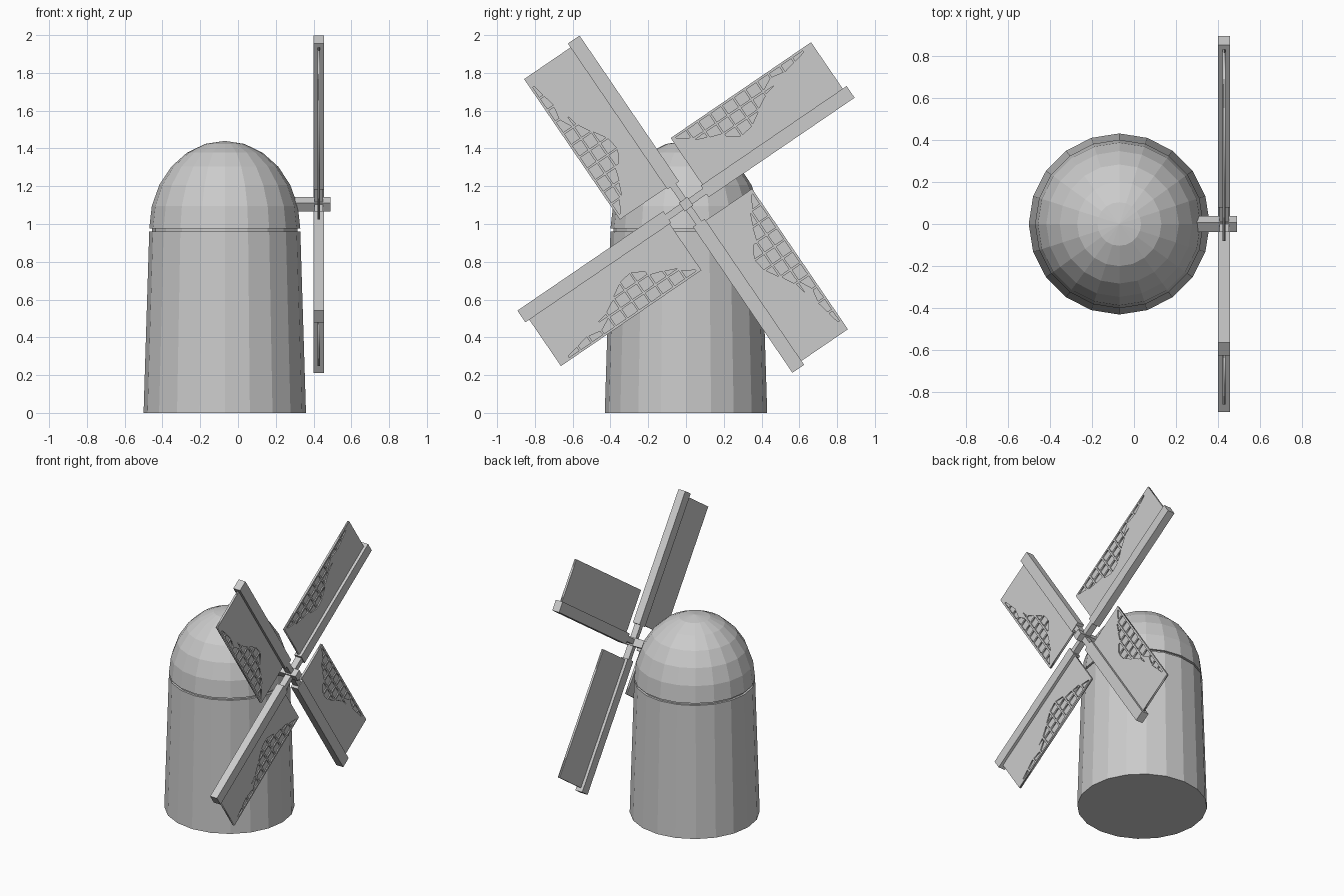
import bpy, bmesh, math
from mathutils import Matrix

if "Cube" in bpy.data.objects:
    bpy.data.objects.remove(bpy.data.objects["Cube"])

CX, SIDES, HUB_Z, TILT = -0.07, 20, 1.105, math.radians(34.3)


def add_mesh(name, bm):
    bmesh.ops.recalc_face_normals(bm, faces=bm.faces)
    me = bpy.data.meshes.new(name)
    bm.to_mesh(me)
    bm.free()
    ob = bpy.data.objects.new(name, me)
    bpy.context.collection.objects.link(ob)
    return ob


def lathe(name, profile):
    """Closed turned solid from (radius, z) pairs."""
    bm = bmesh.new()
    rings = []
    for r, z in profile:
        rings.append([bm.verts.new((CX + r * math.cos(2 * math.pi * i / SIDES),
                                    r * math.sin(2 * math.pi * i / SIDES), z))
                      for i in range(SIDES)])
    for a, b in zip(rings, rings[1:]):
        for i in range(SIDES):
            j = (i + 1) % SIDES
            bm.faces.new((a[i], a[j], b[j], b[i]))
    bm.faces.new(rings[0])
    bm.faces.new(rings[-1])
    bmesh.ops.remove_doubles(bm, verts=bm.verts, dist=1e-5)
    return add_mesh(name, bm)


def arm_matrix(k):
    """Local x runs along the arm, y across it, z becomes world x."""
    t = TILT + k * math.pi / 2
    c, s = math.cos(t), math.sin(t)
    return Matrix(((0, 0, 1, 0), (c, -s, 0, 0), (s, c, 0, HUB_Z), (0, 0, 0, 1)))


def box(name, lo, hi, mat):
    bm = bmesh.new()
    bmesh.ops.create_cube(bm, size=1)
    for v in bm.verts:
        v.co = [(l + h) / 2 + c * (h - l) for l, h, c in zip(lo, hi, v.co)]
    bm.transform(mat)
    return add_mesh(name, bm)


# Tower, recessed neck and domed cap
lathe("tower", [(0.43, 0), (0.40, 0.96)])
lathe("neck", [(0.385, 0.95), (0.385, 0.985)])
dome = [(0.40 * math.cos(math.radians(a)), 0.975 + 0.465 * math.sin(math.radians(a)))
        for a in range(0, 90, 15)]
lathe("domed_cap", dome + [(1e-7, 1.44)])

# Square axle and thin crossed core
box("axle", (-0.0275, -0.0275, 0.25), (0.0275, 0.0275, 0.49), arm_matrix(0))
for k in range(2):
    box("hub_bar", (-0.14, -0.018, 0.405), (0.14, 0.018, 0.45), arm_matrix(k))

# Lower limit of the torn, lattice-showing area along each sail
TEAR = [(0.15, 0.32), (0.46, 0.125), (0.51, 0.14), (0.69, 0.25), (0.73, 0.30),
        (0.77, 0.30), (0.83, 0.285), (1.0, 0.32)]


def tear(a):
    for (a0, p0), (a1, p1) in zip(TEAR, TEAR[1:]):
        if a0 <= a <= a1:
            return p0 + (p1 - p0) * (a - a0) / (a1 - a0)
    return 0.32


def lattice_cells():
    pitch, row, gap = 0.075, 0.066, 0.012
    for i in range(12):
        a0 = 0.155 + i * pitch
        a1 = min(a0 + pitch - gap, 1.0)
        for j in range(3):
            top = 0.322 - j * row
            low = top - row + gap
            p0, p1 = (min(max(tear(a), low), top) for a in (a0, a1))
            if top - p0 + top - p1 < 0.012:
                continue
            pts = [(a0, p0), (a1, p1), (a1, top), (a0, top)]
            yield [p for n, p in enumerate(pts) if math.dist(p, pts[n - 1]) > 0.002]


def sail_cloth(k):
    """Filled outline with the lattice cells as holes."""
    cu = bpy.data.curves.new("sail_cloth", 'CURVE')
    cu.dimensions, cu.fill_mode, cu.extrude = '2D', 'BOTH', 0.004
    outline = [(0.13, 0.02), (1.03, 0.02), (1.03, 0.335), (0.13, 0.335)]
    for pts in [outline, *lattice_cells()]:
        sp = cu.splines.new('POLY')
        sp.points.add(len(pts) - 1)
        for q, p in zip(sp.points, pts):
            q.co = (*p, 0, 1)
        sp.use_cyclic_u = True
    ob = bpy.data.objects.new("sail_cloth", cu)
    bpy.context.collection.objects.link(ob)
    ob.matrix_world = arm_matrix(k) @ Matrix.Translation((0, 0, 0.431))
    bpy.ops.object.select_all(action='DESELECT')
    ob.select_set(True)
    bpy.context.view_layer.objects.active = ob
    bpy.ops.object.convert(target='MESH')


# Four arms, each a thick spar carrying a thin sail on one side
for k in range(4):
    m = arm_matrix(k)
    box("spar", (0.12, -0.0375, 0.40), (1.055, 0.0375, 0.455), m)
    box("sail_backing", (0.13, 0.02, 0.420), (1.03, 0.335, 0.427), m)
    sail_cloth(k)
